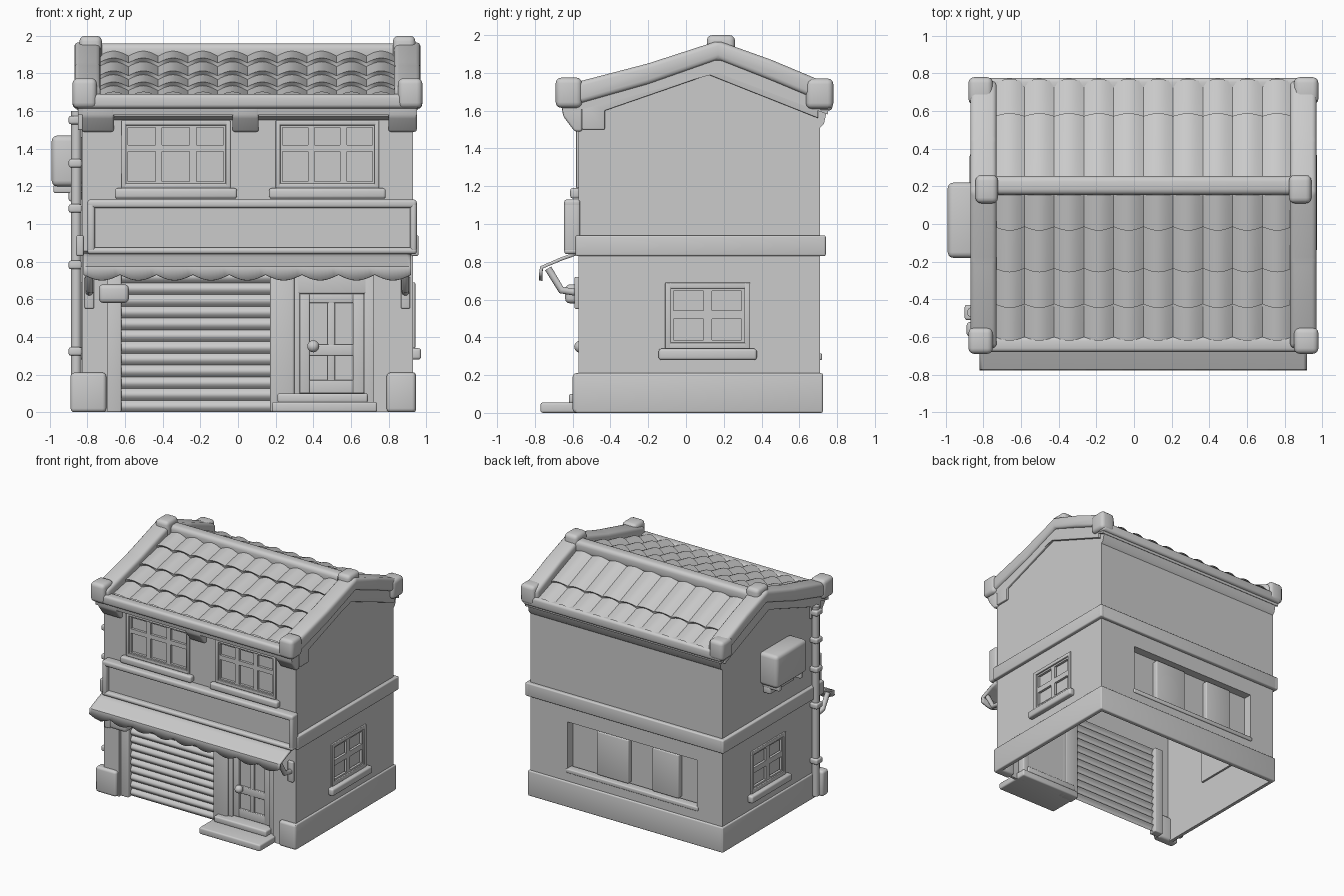
import bpy, bmesh, math
from mathutils import Vector

cube = bpy.data.objects.get("Cube")
if cube:
    bpy.data.objects.remove(cube, do_unlink=True)

plaster = bpy.data.materials.new("light grey plaster")
plaster.use_nodes = True
GREY = (0.6, 0.6, 0.6, 1)
plaster.diffuse_color = GREY
plaster.node_tree.nodes["Principled BSDF"].inputs["Base Color"].default_value = GREY

# Wall planes: the house is symmetrical about x = MID
MID, WEST, EAST, FRONT, BACK, THICK = 0.05, -0.83, 0.93, -0.57, 0.71, 0.02
made = []


def finish(name, bm):
    bmesh.ops.recalc_face_normals(bm, faces=bm.faces)
    mesh = bpy.data.meshes.new(name)
    bm.to_mesh(mesh)
    bm.free()
    mesh.materials.append(plaster)
    obj = bpy.data.objects.new(name, mesh)
    bpy.context.collection.objects.link(obj)
    made.append(obj)
    return obj


def round_edges(bm, width):
    if width:
        bmesh.ops.bevel(bm, geom=bm.edges[:], offset=width, segments=3,
                        profile=0.5, affect='EDGES', clamp_overlap=True)


def boxes(name, items, bevel=0.01):
    """One object from boxes given as x0, x1, y0, y1, z0, z1."""
    bm = bmesh.new()
    for b in items:
        verts = bmesh.ops.create_cube(bm, size=1)["verts"]
        for v in verts:
            v.co = [(b[2*i] + b[2*i+1]) / 2 + v.co[i] * abs(b[2*i+1] - b[2*i]) for i in range(3)]
    round_edges(bm, bevel)
    return finish(name, bm)


def prism(name, outline, spans, bevel=0.01):
    """Extrude a y-z outline along each x span."""
    bm = bmesh.new()
    for x0, x1 in spans:
        face = bm.faces.new([bm.verts.new((x0, y, z)) for y, z in outline])
        out = bmesh.ops.extrude_face_region(bm, geom=[face])["geom"]
        for v in out:
            if isinstance(v, bmesh.types.BMVert):
                v.co.x = x1
    bmesh.ops.recalc_face_normals(bm, faces=bm.faces)
    round_edges(bm, bevel)
    return finish(name, bm)


def sheet(name, nu, nv, point):
    """Grid surface with vertices from point(i, j)."""
    bm = bmesh.new()
    g = [[bm.verts.new(point(i, j)) for j in range(nv)] for i in range(nu)]
    for i in range(nu - 1):
        for j in range(nv - 1):
            bm.faces.new((g[i][j], g[i+1][j], g[i+1][j+1], g[i][j+1]))
    return finish(name, bm)


def pipe(name, points, radius):
    curve = bpy.data.curves.new(name, 'CURVE')
    curve.dimensions = '3D'
    curve.bevel_depth, curve.bevel_resolution, curve.use_fill_caps = radius, 3, True
    line = curve.splines.new('POLY')
    line.points.add(len(points) - 1)
    for p, co in zip(line.points, points):
        p.co = (*co, 1)
    curve.materials.append(plaster)
    bpy.context.collection.objects.link(bpy.data.objects.new(name, curve))


def cut(target, cutter):
    mod = target.modifiers.new("cut", 'BOOLEAN')
    mod.operation, mod.solver, mod.object = 'DIFFERENCE', 'EXACT', cutter
    bpy.context.view_layer.objects.active = target
    bpy.ops.object.modifier_apply(modifier=mod.name)
    made.remove(cutter)
    bpy.data.objects.remove(cutter, do_unlink=True)


PLACE = {
    "front": lambda u0, u1, v0, v1, d0, d1: (u0, u1, FRONT - d1, FRONT - d0, v0, v1),
    "right": lambda u0, u1, v0, v1, d0, d1: (EAST + d0, EAST + d1, u0, u1, v0, v1),
    "left": lambda u0, u1, v0, v1, d0, d1: (WEST - d1, WEST - d0, u0, u1, v0, v1),
}
openings = []


def window(name, side, u0, u1, v0, v1, cols, row_split, bar, sill):
    """Panes cut through the wall, glass behind, thin raised frame and sill."""
    put = PLACE[side]
    mid = v0 + (v1 - v0) * row_split
    step = (u1 - u0 - bar) / cols
    for k in range(cols):
        u = u0 + bar + k * step
        for low, high in ((v0 + bar, mid - bar / 2), (mid + bar / 2, v1 - bar)):
            openings.append(put(u, u + step - bar, low, high, -0.1, 0.1))
    rim = [put(u, u + bar * 0.7, v0, v1, -0.01, 0.012) for u in (u0, u1 - bar * 0.7)]
    rim += [put(u0, u1, v, v + bar * 0.7, -0.01, 0.012) for v in (v0, v1 - bar * 0.7)]
    boxes(name + "_frame", rim, 0.005)
    boxes(name + "_glass", [put(u0, u1, v0, v1, -0.045, -THICK - 0.008)], 0)
    boxes(name + "_sill", [put(u0 - 0.035, u1 + 0.035, v0 - sill, v0, -0.01, 0.043)], 0.014)


# Windows
window("upper_right_window", "front", -0.62, -0.04, 1.19, 1.55, 3, 0.59, 0.036, 0.055)
window("upper_left_window", "front", 0.2, 0.75, 1.19, 1.55, 3, 0.59, 0.036, 0.055)
for side in ("left", "right"):
    window(side + "_side_window", side, -0.11, 0.34, 0.34, 0.69, 2, 0.51, 0.045, 0.06)

# Hollow house shell with the shop front, back strip and panes cut out
walls = prism("house_walls", [(FRONT, 0), (FRONT, 1.6), (0.17, 1.84), (BACK, 1.6), (BACK, 0)], [(WEST, EAST)], 0)
cut(walls, prism("hollow", [(FRONT + THICK, -0.1), (FRONT + THICK, 1.58), (0.17, 1.81), (BACK - THICK, 1.58),
                            (BACK - THICK, -0.1)], [(WEST + THICK, EAST - THICK)], 0))
openings += [(-0.69, 0.72, FRONT - 0.1, FRONT + 0.1, -0.1, 0.74), (-0.6, 0.59, BACK - 0.1, BACK + 0.1, 0.3, 0.7)]
cut(walls, boxes("openings", openings, 0))

# Sunken back strip with two shutters
boxes("back_recess", [(-0.62, 0.61, BACK - 0.09, BACK - 0.07, 0.28, 0.72),
                      (-0.62, -0.6, BACK - 0.08, BACK - 0.005, 0.28, 0.72),
                      (0.59, 0.61, BACK - 0.08, BACK - 0.005, 0.28, 0.72),
                      (-0.62, 0.61, BACK - 0.08, BACK - 0.005, 0.28, 0.3),
                      (-0.62, 0.61, BACK - 0.08, BACK - 0.005, 0.7, 0.72)], 0)
boxes("back_windows", [(0.05, 0.34, BACK - 0.08, BACK - 0.025, 0.32, 0.68),
                       (-0.41, -0.17, BACK - 0.08, BACK - 0.025, 0.32, 0.68)], 0.008)
boxes("back_sill", [(-0.61, 0.6, BACK - 0.06, BACK + 0.01, 0.28, 0.315)], 0.008)

# Plinth and string course on three sides
for name, out, z0, z1 in (("plinth", 0.015, 0, 0.21), ("string_course", 0.03, 0.83, 0.94)):
    boxes(name, [(WEST - out, WEST + 0.01, FRONT - 0.015, BACK + out, z0, z1),
                 (EAST - 0.01, EAST + out, FRONT - 0.015, BACK + out, z0, z1),
                 (WEST - out, EAST + out, BACK - 0.01, BACK + out, z0, z1)], 0.01)

# Shop front: pillars, surrounds and pillar feet
boxes("middle_pillar", [(0.17, 0.3, FRONT, -0.48, 0, 0.76)], 0.012)
boxes("shutter_and_door_surround", [(-0.7, -0.62, -0.55, -0.48, 0, 0.76), (0.67, 0.73, -0.55, -0.48, 0, 0.76),
                                    (0.29, 0.33, -0.55, -0.48, 0, 0.76), (0.3, 0.72, -0.55, -0.48, 0.63, 0.76)], 0.008)
boxes("pillar_feet", [(-0.89, -0.7, -0.6, -0.52, 0, 0.21), (0.79, 0.945, -0.6, -0.52, 0, 0.21)], 0.02)

# Roller shutter with rounded slats
SLATS, STEPS = 12, 6
sheet("roller_shutter", 2, SLATS * STEPS + 1, lambda i, j: (
    (-0.64, 0.19)[i], -0.5 - 0.022 * abs(math.sin(math.pi * j / STEPS)), 0.75 * j / (SLATS * STEPS)))

# Door with raised stiles and two rows of panels
boxes("door_leaf", [(0.32, 0.68, -0.51, -0.48, 0.06, 0.64)], 0)
boxes("door_stiles", [(0.32, 0.38, -0.53, -0.5, 0.1, 0.63), (0.61, 0.67, -0.53, -0.5, 0.1, 0.63),
                      (0.475, 0.515, -0.525, -0.5, 0.1, 0.63), (0.33, 0.67, -0.527, -0.5, 0.1, 0.17),
                      (0.33, 0.67, -0.527, -0.5, 0.3, 0.36), (0.33, 0.67, -0.527, -0.5, 0.58, 0.63)], 0.006)
bm = bmesh.new()
bmesh.ops.create_uvsphere(bm, u_segments=16, v_segments=10, radius=0.032)
bmesh.ops.translate(bm, verts=bm.verts, vec=Vector((0.4, -0.56, 0.35)))
finish("door_knob", bm)
boxes("door_steps", [(0.18, 0.74, -0.77, -0.47, 0, 0.055), (0.21, 0.69, -0.62, -0.47, 0.05, 0.1)], 0.012)
boxes("shutter_box", [(-0.74, -0.58, -0.64, -0.54, 0.58, 0.68)], 0.025)

# Scalloped awning with folding arms
SCALLOPS, FINE = 9, 10
def awning_point(i, j):
    drop = 0.73 - 0.03 * abs(math.sin(math.pi * i / FINE))
    y, z = ((-0.56, 0.85), (-0.66, 0.815), (-0.765, 0.77), (-0.77, drop))[j]
    return (MID - 0.87 + 1.74 * i / (SCALLOPS * FINE), y, z)
awning = sheet("awning", SCALLOPS * FINE + 1, 4, awning_point)
solid = awning.modifiers.new("thickness", 'SOLIDIFY')
solid.thickness, solid.offset = 0.018, 0
for side in (-1, 1):
    x = MID + side * 0.84
    pipe("awning_arm", [(x, -0.73, 0.765), (x, -0.66, 0.65), (x, -0.56, 0.635)], 0.02)
    boxes("awning_arm_plate", [(x - 0.025, x + 0.025, -0.59, -0.56, 0.55, 0.72)], 0.008)

# Blank signboard with raised border
boxes("sign_panel", [(-0.78, 0.93, -0.605, -0.56, 0.86, 1.11)], 0)
boxes("sign_border", [(-0.8, 0.95, -0.645, -0.56, 1.085, 1.13), (-0.8, 0.95, -0.645, -0.56, 0.84, 0.875),
                      (-0.8, -0.76, -0.645, -0.56, 0.85, 1.12), (0.915, 0.95, -0.645, -0.56, 0.85, 1.12)], 0.015)

# Roof deck, eave beams, cornices and brackets
prism("roof_deck", [(-0.66, 1.64), (0.17, 1.89), (0.76, 1.64), (0.75, 1.58), (0.17, 1.8), (-0.65, 1.58)],
      [(-0.85, 0.95)], 0)
boxes("eave_beams", [(-0.86, 0.96, -0.68, -0.6, 1.615, 1.69), (-0.86, 0.96, 0.7, 0.775, 1.6, 1.68)], 0.02)
prism("front_cornice", [(-0.64, 1.63), (-0.62, 1.57), (-0.56, 1.55), (-0.56, 1.63)], [(WEST, EAST)], 0)
prism("back_cornice", [(0.75, 1.62), (0.73, 1.53), (0.7, 1.5), (0.7, 1.62)], [(WEST, EAST)], 0)
prism("eave_brackets", [(-0.66, 1.63), (-0.65, 1.57), (-0.59, 1.49), (-0.55, 1.49), (-0.55, 1.63)],
      [(-0.83, -0.66), (-0.03, 0.11), (0.8, 0.95)], 0.012)

# Overlapping curved tiles on both slopes
COLS, SEG = 10, 8
def tiles(name, eave, ridge, courses, swell, lap):
    def point(i, j):
        row, at = divmod(j, 3)
        t = (0, 0.5, 1)[at]
        f = courses[row] + (courses[row + 1] - courses[row]) * t
        arch = abs(math.sin(math.pi * i / SEG))
        lip = (1 - t) * lap
        y = eave[0] + (ridge[0] - eave[0]) * f
        y -= math.copysign(lip * arch, ridge[0] - eave[0])
        z = eave[1] + (ridge[1] - eave[1]) * f + swell * arch + lip
        return (-0.74 + 1.58 * i / (COLS * SEG), y, z)
    sheet(name, COLS * SEG + 1, 3 * (len(courses) - 1), point)

tiles("front_tiles", (-0.6, 1.655), (0.19, 1.9), (0, 0.22, 0.46, 0.74, 1), 0.026, 0.02)
tiles("back_tiles", (0.755, 1.655), (0.17, 1.905), (0, 0.31, 1), 0.02, 0.015)

# Ridge cap, gable boards and their square end blocks
boxes("ridge_cap", [(-0.8, 0.9, 0.155, 0.255, 1.86, 1.96)], 0.03)
prism("gable_boards", [(-0.66, 1.73), (-0.2, 1.85), (0.17, 1.97), (0.45, 1.87), (0.76, 1.74),
                       (0.76, 1.63), (0.45, 1.76), (0.17, 1.87), (-0.2, 1.74), (-0.66, 1.61)],
      [(-0.87, -0.73), (0.83, 0.97)], 0.025)
prism("gable_trim", [(-0.55, 1.5), (-0.55, 1.66), (0.17, 1.9), (0.7, 1.68), (0.7, 1.56),
                     (0.12, 1.79), (-0.43, 1.6), (-0.43, 1.5)],
      [(WEST - 0.02, WEST + 0.01), (EAST - 0.01, EAST + 0.02)], 0.006)
blocks = []
for side in (-1, 1):
    x, top = MID + side * 0.865, MID + side * 0.833
    blocks += [(x - 0.065, x + 0.065, -0.69, -0.55, 1.615, 1.775),
               (x - 0.065, x + 0.065, 0.635, 0.78, 1.61, 1.77),
               (top - 0.06, top + 0.06, 0.11, 0.26, 1.84, 2.0)]
boxes("roof_end_blocks", blocks, 0.03)

# Wall unit with a tapered bracket underneath
boxes("wall_unit", [(-0.99, WEST + 0.01, -0.18, 0.22, 1.2, 1.47)], 0.03)
boxes("wall_unit_rails", [(-0.98, WEST, y, y + 0.04, 1.165, 1.21) for y in (-0.14, 0.14)], 0.008)
boxes("wall_unit_bracket", [(-0.9, WEST, -0.14, 0.18, 1.12, 1.18)], 0.012)

# Drainpipe with collars near the front corner
pipe("drainpipe", [(-0.86, -0.47, 1.6), (-0.86, -0.47, 0.03)], 0.028)
boxes("drainpipe_collars", [(-0.9, WEST, -0.51, -0.43, z, z + 0.045) for z in (0.3, 0.76, 1.06, 1.3, 1.53)], 0.012)

# Smooth the rounded edges and keep the hard ones
bpy.ops.object.select_all(action='DESELECT')
for obj in made:
    obj.select_set(True)
bpy.context.view_layer.objects.active = made[0]
bpy.ops.object.shade_smooth_by_angle(angle=math.radians(40))
